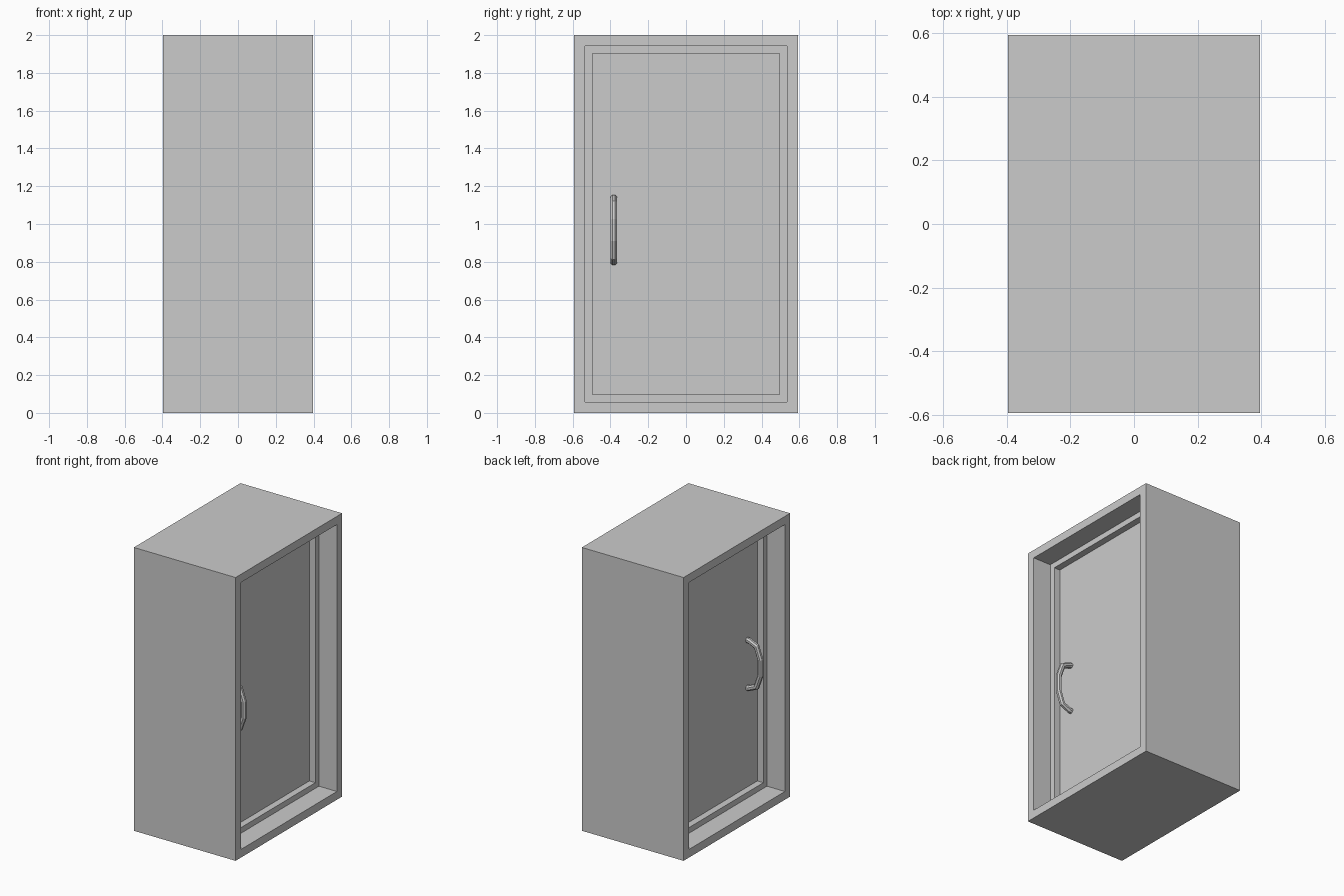
import bpy, bmesh, math
from mathutils import Vector

if "Cube" in bpy.data.objects:
    bpy.data.objects.remove(bpy.data.objects["Cube"])

HALF_Y, HEIGHT, HALF_X = 0.594, 2.0, 0.397
STOP_X, PANEL_X = 0.257, 0.21
LIP, STOP = 0.058, 0.098          # inset of the outer opening and of the stop opening


def add_object(name, bm):
    bmesh.ops.recalc_face_normals(bm, faces=bm.faces)
    mesh = bpy.data.meshes.new(name)
    bm.to_mesh(mesh)
    bm.free()
    obj = bpy.data.objects.new(name, mesh)
    bpy.context.collection.objects.link(obj)
    return obj


def bridge(bm, a, b):
    n = len(a)
    for i in range(n):
        j = (i + 1) % n
        bm.faces.new((a[i], a[j], b[j], b[i]))


def rect_loop(bm, x, inset):
    y, lo, hi = HALF_Y - inset, inset, HEIGHT - inset
    return [bm.verts.new((x, *p)) for p in ((-y, lo), (y, lo), (y, hi), (-y, hi))]


# Deep door frame with a stepped stop, same profile on both sides
half = [(HALF_X, 0), (HALF_X, LIP), (STOP_X, LIP), (STOP_X, STOP)]
profile = half + [(-x, inset) for x, inset in reversed(half)]
bm = bmesh.new()
loops = [rect_loop(bm, x, inset) for x, inset in profile]
for i, loop in enumerate(loops):
    bridge(bm, loop, loops[(i + 1) % len(loops)])
add_object("door_frame", bm)

# Door panel filling the stop opening
bm = bmesh.new()
front, back = rect_loop(bm, PANEL_X, STOP), rect_loop(bm, -PANEL_X, STOP)
bridge(bm, front, back)
bm.faces.new(front)
bm.faces.new(back)
add_object("door_panel", bm)


# Bowed pull handles, eight-sided tube swept along a faceted path
def handle(name, side):
    radius, sides, cy, cz = 0.019, 8, -0.383, 0.968
    upper = [(0.205, 0.169), (0.225, 0.168), (0.283, 0.142), (0.314, 0.055)]
    path = [Vector((x, 0, z)) for x, z in upper]
    path += [Vector((x, 0, -z)) for x, z in reversed(upper)]
    bm = bmesh.new()
    rings = []
    for i, p in enumerate(path):
        d_in = (p - path[i - 1]).normalized() if i else Vector((1, 0, 0))
        d_out = (path[i + 1] - p).normalized() if i < len(path) - 1 else Vector((-1, 0, 0))
        tangent = (d_in + d_out).normalized()
        normal = Vector((-tangent.z, 0, tangent.x)) / max(tangent.dot(d_in), 0.5)
        ring = []
        for k in range(sides):
            a = 2 * math.pi * (k + 0.5) / sides
            q = p + normal * radius * math.cos(a)
            ring.append(bm.verts.new((side * q.x, cy + radius * math.sin(a), cz + q.z)))
        rings.append(ring)
    for a, b in zip(rings, rings[1:]):
        bridge(bm, a, b)
    bm.faces.new(rings[0])
    bm.faces.new(rings[-1])
    add_object(name, bm)


for name, side in (("right_handle", 1), ("left_handle", -1)):
    handle(name, side)
